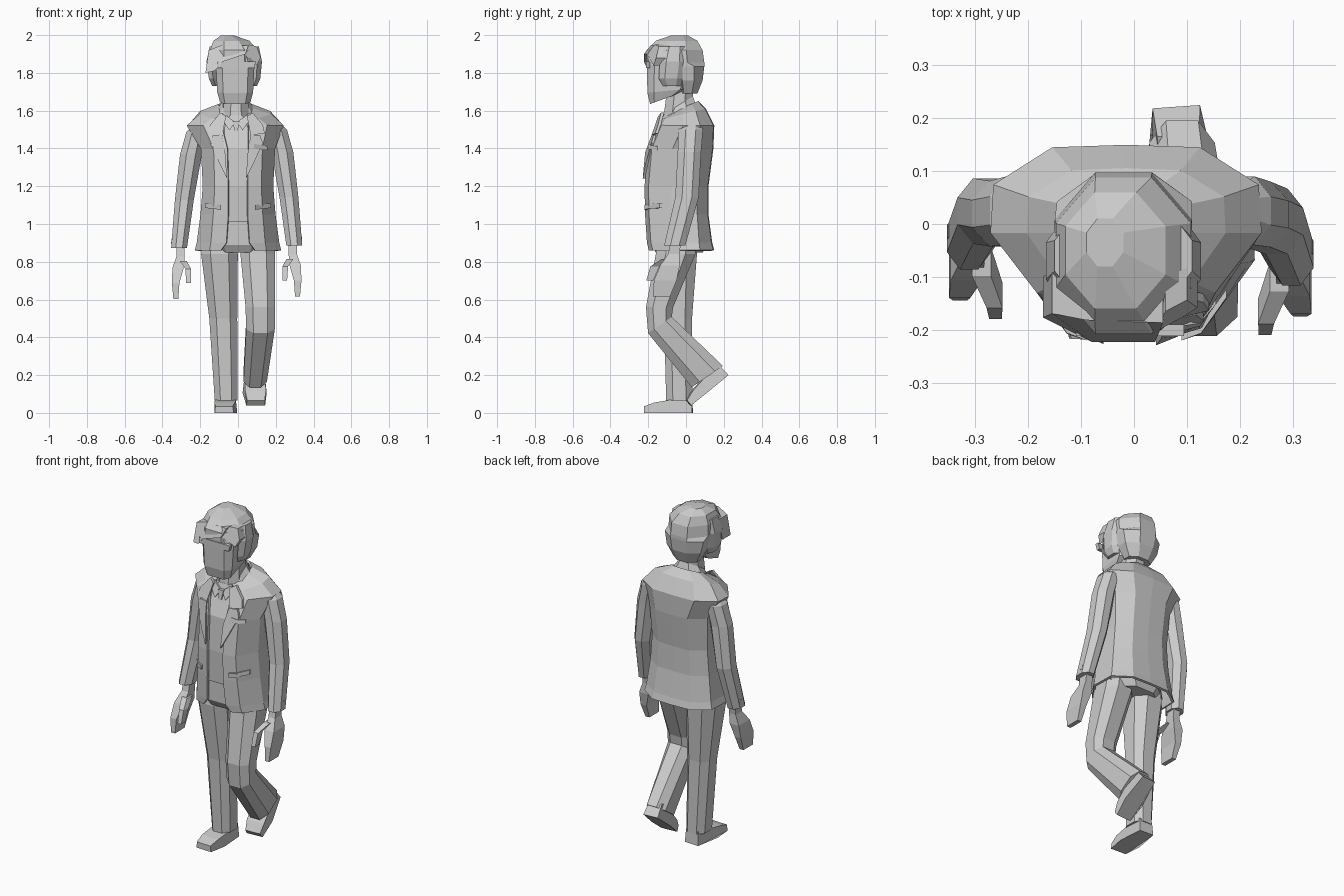
import bpy, bmesh, math
from mathutils import Matrix

grey = bpy.data.materials.new("light grey")
grey.diffuse_color = (0.6, 0.6, 0.6, 1)


def make(name, verts, faces):
    me = bpy.data.meshes.new(name)
    bm = bmesh.new()
    vs = [bm.verts.new(v) for v in verts]
    for f in faces:
        bm.faces.new([vs[i] for i in f])
    bmesh.ops.recalc_face_normals(bm, faces=bm.faces)
    bm.to_mesh(me)
    bm.free()
    me.materials.append(grey)
    ob = bpy.data.objects.new(name, me)
    bpy.context.collection.objects.link(ob)
    return ob


def limb(name, stations, n=8, p=1):
    """Loft of n-sided rings: x, y, z, half width, half depth, tilt; p < 1 squares the ring."""
    verts, faces = [], []
    k = 1 / math.cos(math.pi / n)
    bulge = lambda c: math.copysign(abs(k*c)**p, c)
    for st in stations:
        x, y, z, rx, ry = st[:5]
        t = st[5] if len(st) > 5 else 0
        for i in range(n):
            a = 2 * math.pi * (i + .5) / n
            u, v = rx * bulge(math.cos(a)), ry * bulge(math.sin(a))
            verts.append((x + u, y + v * math.cos(t), z + v * math.sin(t)))
    for r in range(len(stations) - 1):
        for i in range(n):
            j = (i + 1) % n
            faces.append((r*n + i, r*n + j, r*n + n + j, r*n + n + i))
    faces += [tuple(range(n)), tuple(range(len(verts) - n, len(verts)))]
    return make(name, verts, faces)


def plate(name, pts, yfun, thick):
    """Polygon given in x, z, laid on the surface y = yfun(x, z)."""
    n = len(pts)
    front = [(x, yfun(x, z) - thick, z) for x, z in pts]
    back = [(x, yfun(x, z), z) for x, z in pts]
    faces = [tuple(range(n)), tuple(range(2*n - 1, n - 1, -1))]
    faces += [(i, (i + 1) % n, n + (i + 1) % n, n + i) for i in range(n)]
    return make(name, front + back, faces)


# Jacket shell, open at the front: z, opening, half width, front y, back y, tilt
levels = [(.86, .09, .222, -.19, .142, 0), (.90, .06, .212, -.20, .132, 0),
          (1.05, .05, .192, -.21, .112, 0), (1.2, .05, .18, -.213, .112, 0),
          (1.4, .055, .19, -.195, .138, 0), (1.52, .07, .25, -.145, .143, 0),
          (1.58, .075, .185, -.125, .10, .25), (1.615, .05, .085, -.115, .06, .5)]
verts, faces = [], []
for z, xf, w, yf, yb, t in levels:
    side_y = yf*.35 if z < 1.45 else -.015
    half = [(xf, yf), (.66*w, yf + .02), (w, side_y), (.98*w, yb*.5), (.55*w, yb*.97)]
    ring = half + [(0, yb)] + [(-x, y) for x, y in reversed(half)]
    dx = -.015 if z > 1.45 else 0
    verts += [(x + dx, y, z + t*y) for x, y in ring]
m = 11
for r in range(len(levels) - 1):
    for i in range(m - 1):
        faces.append((r*m + i, r*m + i + 1, r*m + m + i + 1, r*m + m + i))
jacket = make("jacket", verts, faces)
sol = jacket.modifiers.new("cloth thickness", "SOLIDIFY")
sol.thickness, sol.offset = .014, 0


def jacket_front(x, z):
    for a, b in zip(levels, levels[1:]):
        if z <= b[0]:
            f = (z - a[0]) / (b[0] - a[0])
            y, w = a[3] + f*(b[3] - a[3]), a[2] + f*(b[2] - a[2])
            break
    else:
        y, w = -.115 + (z - 1.615)*1.5, .09
    ax = abs(x)
    bend = max(0, min(1, (ax - .05) / (.66*w - .05)))
    return y - .004 + bend*.02 + max(0, ax - .66*w)*1.4


# Shirt front and trouser seat under the jacket
limb("vest", [(0, -.05, 1.01, .165, .145), (0, -.05, 1.2, .155, .152),
              (-.005, -.04, 1.4, .165, .148), (-.01, -.02, 1.51, .15, .122),
              (-.01, -.03, 1.575, .08, .09)])
limb("trouser_seat", [(0, -.035, .85, .15, .125), (0, -.04, .89, .185, .145),
                      (0, -.045, 1.03, .165, .14)])

# Raised collar, lapels, shirt collar points and pockets
limb("collar", [(-.012, -.035, 1.575, .105, .105, .6), (-.012, -.03, 1.635, .068, .078, .55)])
lapel_low = [(.05, 1.24), (.09, 1.32), (.14, 1.43), (.125, 1.47), (.075, 1.47), (.06, 1.38)]
lapel_top = [(.075, 1.47), (.15, 1.48), (.14, 1.525), (.085, 1.59), (.055, 1.57)]
for s, side in ((1, "left"), (-1, "right")):
    for part, pts in (("_lapel", lapel_low), ("_collar_flap", lapel_top)):
        plate(side + part, [(s*x - .008, z) for x, z in pts], jacket_front, .016)
    plate(side + "_shirt_collar", [(s*x - .01, z) for x, z in
          ((.005, 1.54), (.035, 1.495), (.065, 1.54), (.06, 1.58))],
          lambda x, z: -.148 + max(0, z - 1.5)*.4, .01)
    plate(side + "_pocket_flap", [(s*x, z) for x, z in
          ((.09, 1.075), (.127, 1.08), (.175, 1.085), (.175, 1.11), (.127, 1.105), (.09, 1.10))],
          jacket_front, .016)
plate("breast_pocket", [(.085, 1.40), (.125, 1.395), (.155, 1.39), (.155, 1.41),
                        (.125, 1.417), (.085, 1.425)], jacket_front, .014)
limb("tie_knot", [(-.01, -.145, 1.49, .008, .012), (-.01, -.135, 1.545, .018, .014)], 4)

# Arms, hands, thumbs and cuff buttons
arm = [(.185, .03, 1.545, .03, .04), (.207, .025, 1.50, .052, .065),
       (.235, .018, 1.38, .058, .062), (.27, .005, 1.14, .05, .062),
       (.298, -.06, .885, .042, .056)]
hand = [(.29, -.055, .90, .022, .028), (.29, -.065, .84, .022, .03),
        (.303, -.085, .78, .03, .052), (.316, -.11, .70, .02, .06),
        (.315, -.13, .615, .013, .045)]
thumb = [(.275, -.10, .815, .018, .028), (.25, -.165, .775, .015, .024),
         (.248, -.192, .70, .012, .018)]
for s, side in ((1, "left"), (-1, "right")):
    def place(stations):
        out = []
        for x, y, z, rx, ry in stations:
            dy = .03*max(0, min(1, (1.4 - z)/.4)) if s < 0 else 0
            dx = -.014 if s < 0 else 0
            out.append((s*x + dx, y + dy, z - (.012 if s < 0 else 0), rx, ry))
        return out
    limb(side + "_sleeve", place(arm))
    limb(side + "_hand", place(hand), 4)
    limb(side + "_thumb", place(thumb), 4)
    limb(side + "_cuff_button", place([(.332, -.045, .91, .008, .013),
                                       (.330, -.042, .935, .008, .013)]), 4)

# Legs: standing right leg, bent left leg
limb("right_trouser_leg", [(-.095, -.04, .96, .08, .10), (-.098, -.05, .84, .097, .108),
                           (-.078, -.042, .5, .074, .074), (-.063, -.035, .065, .06, .07)], p=.8)
limb("left_trouser_leg", [(.1, -.045, .96, .08, .10), (.105, -.055, .84, .092, .105),
                          (.118, -.14, .56, .078, .072), (.119, -.138, .465, .076, .076, .6),
                          (.091, .113, .192, .062, .1, .6)], p=.8)


# Shoes: side profile from heel to toe, tapered across
def shoe(name, matrix):
    prof = [(0, 0), (-.15, 0), (-.255, 0), (-.255, .035), (-.2, .055), (-.12, .068),
            (-.06, .10), (-.005, .08)]
    wide = [.045, .064, .05, .046, .055, .055, .042, .04]
    n = len(prof)
    v = [(s*w, y, z) for s in (1, -1) for (y, z), w in zip(prof, wide)]
    f = [tuple(range(n)), tuple(range(2*n - 1, n - 1, -1))]
    f += [(i, (i + 1) % n, n + (i + 1) % n, n + i) for i in range(n)]
    make(name, v, f).data.transform(matrix)


shoe("right_shoe", Matrix.Translation((-.06, .035, 0)) @ Matrix.Rotation(math.radians(-3), 4, 'Z'))
shoe("left_shoe", Matrix.Translation((.08, .222, .2)) @ Matrix.Rotation(math.radians(4), 4, 'Z')
     @ Matrix.Rotation(math.radians(39), 4, 'X'))

# Neck and head, with a broad flat face
limb("neck", [(-.01, -.045, 1.53, .07, .08), (-.012, -.03, 1.72, .062, .068)])
limb("head", [(-.015, -.122, 1.66, .08, .072, .35), (-.015, -.1, 1.705, .095, .105, .1),
              (-.015, -.085, 1.84, .102, .122), (-.015, -.07, 1.93, .09, .11)], p=.45)

# Hair cap, with the back of the head hanging below the fringe line
limb("hair", [(-.015, .01, 1.69, .075, .05), (-.015, .012, 1.76, .112, .076),
              (-.018, .004, 1.835, .128, .093), (-.02, -.055, 1.855, .13, .152),
              (-.02, -.06, 1.92, .128, .148), (-.035, -.05, 1.97, .095, .11),
              (-.055, -.035, 1.998, .035, .045)])
# Swept fringe, parted on the left, and the band under it
fringe = [(-.172, 1.80), (-.155, 1.92), (-.09, 1.945), (.055, 1.945),
          (.04, 1.90), (-.08, 1.86), (-.125, 1.81)]
plate("hair_fringe", fringe,
      lambda x, z: -.145 + max(0, z - 1.9)*.8 + max(0, -x - .08)*.5, .078)
plate("hair_parting", [(.035, 1.90), (.06, 1.95), (.10, 1.94), (.12, 1.88), (.10, 1.84)],
      lambda x, z: -.145 + max(0, z - 1.9)*.7 + max(0, x - .05)*.7, .062)
plate("hair_band", [(-.11, 1.825), (.085, 1.825), (.095, 1.86), (-.11, 1.86)],
      lambda x, z: -.19, .022)
for s, side in ((1, "left"), (-1, "right")):
    limb(side + "_side_hair", [(s*.1 - .018, -.075, 1.73, .018, .04),
                               (s*.114 - .018, -.08, 1.77, .022, .056),
                               (s*.122 - .02, -.07, 1.86, .025, .06),
                               (s*.108 - .02, -.06, 1.94, .022, .05)], 6)
